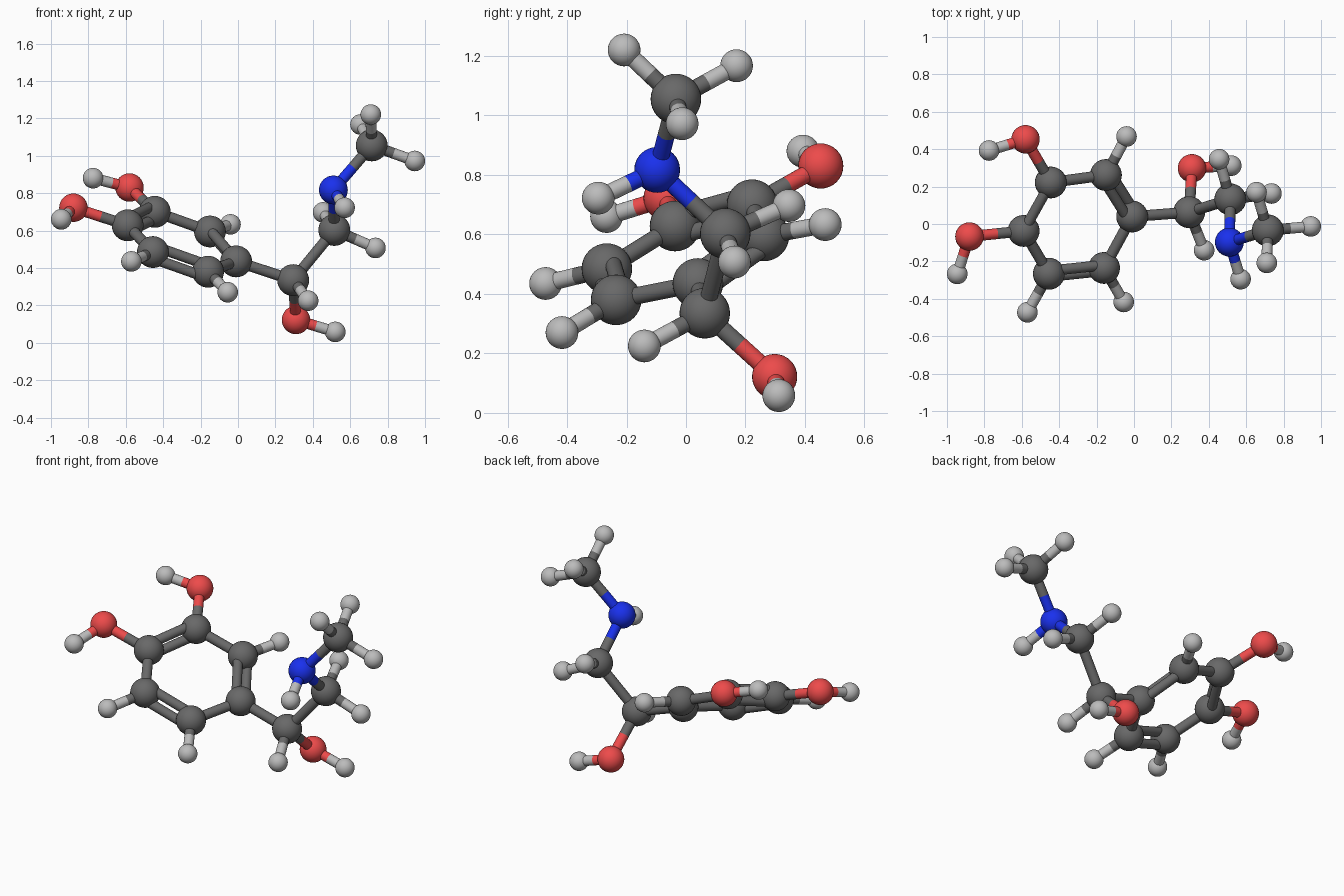
import bpy
from mathutils import Vector

if "Cube" in bpy.data.objects:
    bpy.data.objects.remove(bpy.data.objects["Cube"])

def material(name, rgb):
    m = bpy.data.materials.new(name)
    m.diffuse_color = (*rgb, 1)
    m.use_nodes = True
    m.node_tree.nodes["Principled BSDF"].inputs["Base Color"].default_value = m.diffuse_color
    return m

# element: label, ball radius, material
ELEMENTS = {
    "C": ("carbon", 0.085, material("dark_grey", (0.14, 0.14, 0.14))),
    "N": ("nitrogen", 0.077, material("blue", (0.01, 0.03, 0.85))),
    "O": ("oxygen", 0.076, material("red", (0.85, 0.07, 0.07))),
    "H": ("hydrogen", 0.055, material("light_grey", (0.5, 0.5, 0.5))),
}

# Ball centres; the first letter is the element
ATOMS = {
    # ring
    "C1": (-.01, .04, .435), "C2": (-.15, .262, .595), "C3": (-.445, .222, .70),
    "C4": (-.59, -.037, .628), "C5": (-.455, -.266, .485), "C6": (-.16, -.235, .38),
    # side chain
    "C7": (.295, .063, .335), "C8": (.515, .132, .603),
    "N1": (.51, -.097, .817), "C9": (.715, -.034, 1.055),
    # oxygens
    "O1": (.31, .298, .122), "O3": (-.58, .453, .83), "O4": (-.88, -.067, .722),
    # hydrogens
    "Ha": (.52, .312, .058), "Hb": (.375, -.14, .225), "Hc": (.455, .346, .697),
    "Hd": (.735, .163, .507), "He": (.57, -.295, .722), "Hf": (.71, -.208, 1.22),
    "Hg": (.945, -.013, .972), "Hh": (.655, .17, 1.167), "Hi": (-.775, .393, .88),
    "Hj": (-.945, -.267, .66), "Hk": (-.04, .468, .633), "Hl": (-.57, -.472, .435),
    "Hm": (-.055, -.417, .27),
}
SINGLE = ("C2-C3 C4-C5 C6-C1 C1-C7 C7-C8 C8-N1 N1-C9 C7-O1 C3-O3 C4-O4 O1-Ha C7-Hb "
          "C8-Hc C8-Hd N1-He C9-Hf C9-Hg C9-Hh O3-Hi O4-Hj C2-Hk C5-Hl C6-Hm").split()
DOUBLE = "C1-C2 C3-C4 C5-C6".split()

def finish(name, mat):
    ob = bpy.context.object
    ob.name = name
    ob.data.materials.append(mat)
    bpy.ops.object.shade_smooth_by_angle()

def half_stick(a, b, radius, element):
    label, _, mat = ELEMENTS[element]
    d = b - a
    bpy.ops.mesh.primitive_cylinder_add(
        vertices=20, radius=radius, depth=d.length, location=(a + b) / 2,
        rotation=d.to_track_quat('Z', 'Y').to_euler())
    finish(label + "_half_bond", mat)

def bond(pair, radius, shift=0):
    n1, n2 = pair.split("-")
    a, b = Vector(ATOMS[n1]), Vector(ATOMS[n2])
    side = (b - a).cross(Vector((.87, -.49, 0))).normalized() * shift
    mid = (a + b) / 2 + side
    if n1[0] == n2[0]:
        half_stick(a + side, b + side, radius, n1[0])
    else:
        half_stick(a + side, mid, radius, n1[0])
        half_stick(mid, b + side, radius, n2[0])

# Balls
for name, pos in ATOMS.items():
    label, r, mat = ELEMENTS[name[0]]
    bpy.ops.mesh.primitive_uv_sphere_add(segments=32, ring_count=16, radius=r, location=pos)
    finish(label + "_ball", mat)

# Single and double sticks
for p in SINGLE:
    bond(p, 0.029)
for p in DOUBLE:
    for s in (-0.036, 0.036):
        bond(p, 0.028, s)
